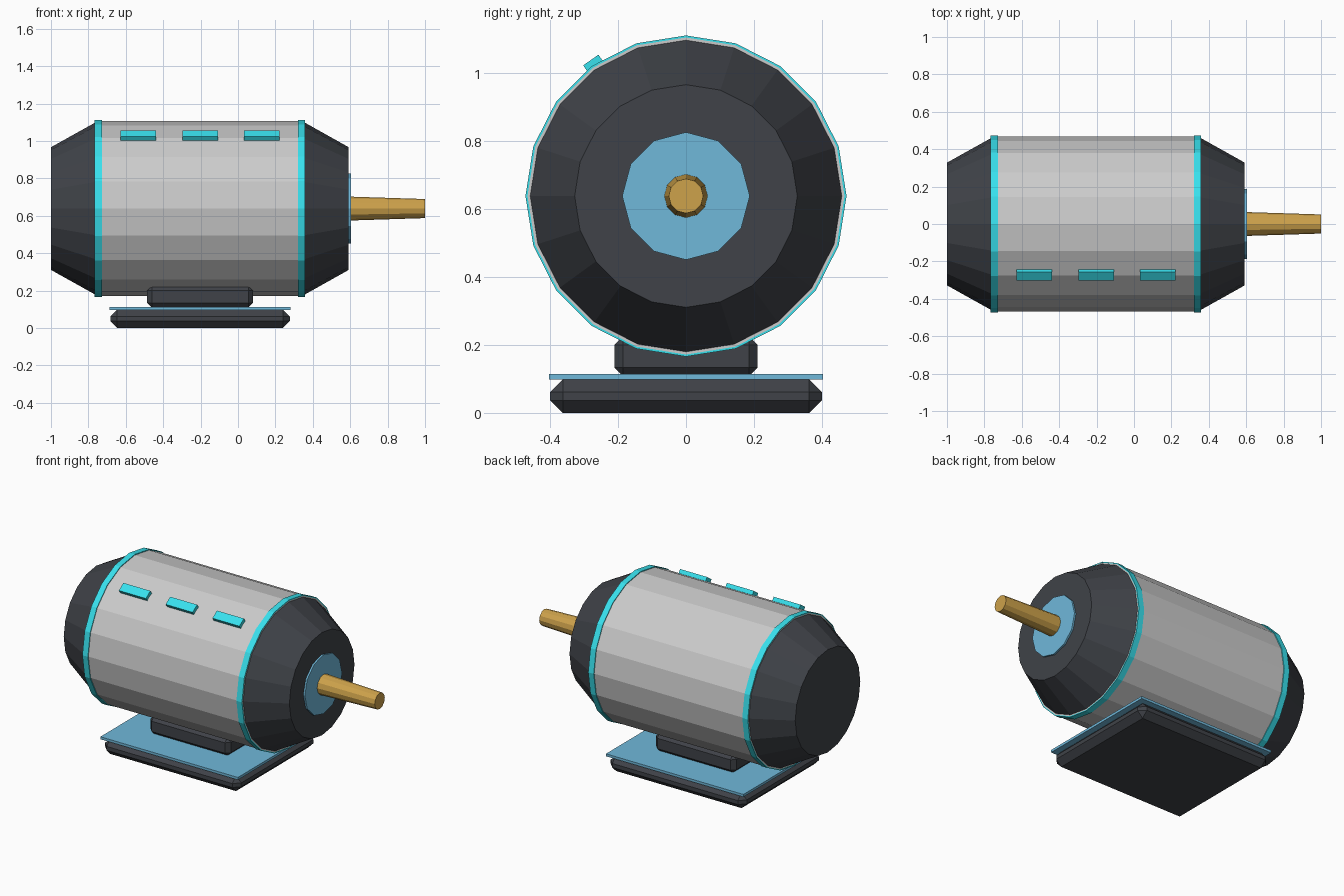
import bpy, bmesh, math
from mathutils import Matrix

if "Cube" in bpy.data.objects:
    bpy.data.objects.remove(bpy.data.objects["Cube"])

AXIS_Z = 0.639
MID_X = -0.203


def material(name, rgb):
    m = bpy.data.materials.new(name)
    m.diffuse_color = (*rgb, 1)
    m.use_nodes = True
    m.node_tree.nodes["Principled BSDF"].inputs["Base Color"].default_value = m.diffuse_color
    return m


WHITE = material("light_shell", (0.78, 0.78, 0.79))
DARK = material("dark_metal", (0.05, 0.055, 0.065))
CYAN = material("cyan_trim", (0.04, 0.75, 0.85))
BLUE = material("blue_plate", (0.16, 0.48, 0.70))
GOLD = material("gold_shaft", (0.61, 0.36, 0.07))


def finish(name, bm, mat):
    bmesh.ops.recalc_face_normals(bm, faces=bm.faces)
    me = bpy.data.meshes.new(name)
    bm.to_mesh(me)
    bm.free()
    me.materials.append(mat)
    ob = bpy.data.objects.new(name, me)
    bpy.context.collection.objects.link(ob)
    return ob


def lathe(name, profile, sides, mat, hollow=False):
    """Spin (x, radius) points around the motor axis."""
    bm = bmesh.new()
    rings = []
    for x, r in profile:
        angles = [2 * math.pi * k / sides for k in range(sides)]
        rings.append([bm.verts.new((x, r * math.sin(a), AXIS_Z + r * math.cos(a))) for a in angles])
    pairs = list(zip(rings, rings[1:]))
    if hollow:
        pairs.append((rings[-1], rings[0]))
    else:
        bm.faces.new(rings[0])
        bm.faces.new(rings[-1])
    for a, b in pairs:
        for k in range(sides):
            n = (k + 1) % sides
            bm.faces.new((a[k], a[n], b[n], b[k]))
    return finish(name, bm, mat)


def box(name, center, size, mat, chamfer=0, tilt=0):
    bm = bmesh.new()
    bmesh.ops.create_cube(bm, size=1, matrix=Matrix.Diagonal((*size, 1)))
    if chamfer:
        bmesh.ops.bevel(bm, geom=bm.edges[:], offset=chamfer, segments=1, affect='EDGES')
    bm.transform(Matrix.Translation(center) @ Matrix.Rotation(tilt, 4, 'X'))
    return finish(name, bm, mat)


# Motor shell and tapered end caps
lathe("motor_body", [(-0.765, 0.468), (0.358, 0.468)], 20, WHITE)
lathe("rear_cap", [(-1.0, 0.328), (-0.765, 0.459)], 20, DARK)
lathe("front_cap", [(0.358, 0.459), (0.592, 0.328)], 20, DARK)

# Thin trim bands around both ends of the shell
for name, x0 in (("rear_band", -0.767), ("front_band", 0.32)):
    x1 = x0 + 0.039
    lathe(name, [(x0, 0.467), (x0, 0.473), (x1, 0.473), (x1, 0.467)], 20, CYAN, hollow=True)

# Bearing plate and output shaft
lathe("bearing_plate", [(0.585, 0.188), (0.603, 0.188)], 12, BLUE)
lathe("output_shaft", [(0.595, 0.064), (1.0, 0.051)], 12, GOLD)

# Foot: base slab, top plate and pedestal
box("base_slab", (MID_X, 0, 0.0495), (0.96, 0.80, 0.099), DARK, chamfer=0.037)
box("base_plate", (MID_X, 0, 0.106), (0.97, 0.808, 0.016), BLUE)
box("pedestal", (MID_X, 0, 0.167), (0.566, 0.422, 0.116), DARK, chamfer=0.025)

# Row of indicator tabs on the upper front side of the shell
tilt = math.radians(35)
for i in range(3):
    x = MID_X + (i - 1) * 0.33
    r = 0.474
    box(f"indicator_tab_{i + 1}",
        (x, -r * math.sin(tilt), AXIS_Z + r * math.cos(tilt)),
        (0.19, 0.055, 0.03), CYAN, tilt=tilt)
